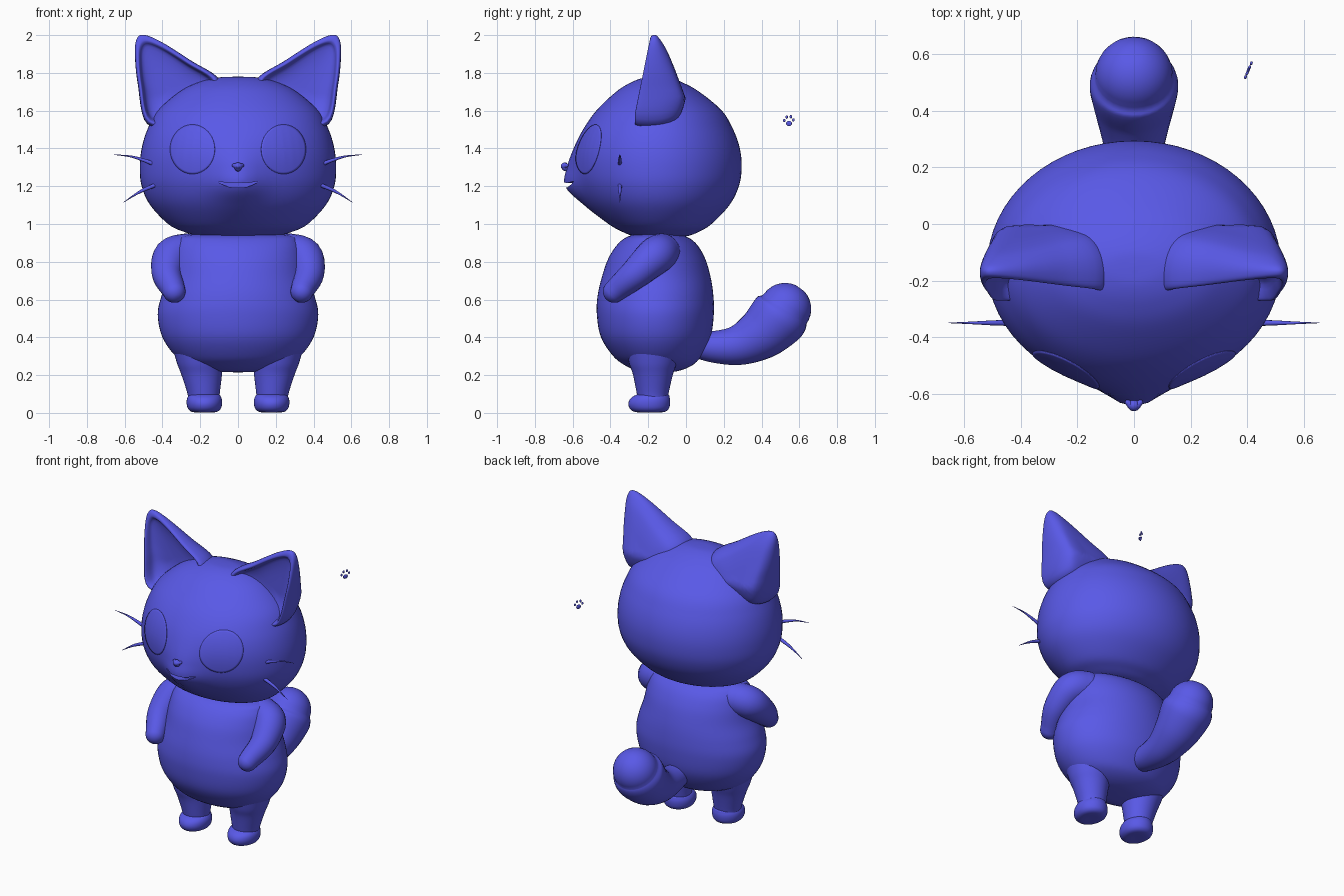
import bpy, bmesh
from math import sin, cos, pi, exp
from mathutils import Vector, Matrix

cube = bpy.data.objects.get("Cube")
if cube:
    bpy.data.objects.remove(cube)

blue = bpy.data.materials.new("violet_blue")
blue.use_nodes = True
blue.diffuse_color = (0.1, 0.1, 0.8, 1)
blue.node_tree.nodes["Principled BSDF"].inputs["Base Color"].default_value = (0.1, 0.1, 0.8, 1)


def finish(name, bm, smooth=True):
    mesh = bpy.data.meshes.new(name)
    bmesh.ops.recalc_face_normals(bm, faces=bm.faces)
    for face in bm.faces:
        face.smooth = smooth
    bm.to_mesh(mesh)
    bm.free()
    mesh.materials.append(blue)
    obj = bpy.data.objects.new(name, mesh)
    bpy.context.collection.objects.link(obj)
    return obj


def spline(rows, steps=6, closed=False):
    """Smooth curve through rows of any number of values."""
    count = len(rows)
    pick = (lambda i: rows[i % count]) if closed else (lambda i: rows[max(0, min(count - 1, i))])
    out = []
    for i in range(count if closed else count - 1):
        for k in range(steps):
            t = k / steps
            out.append([b + t / 2 * (c - a + t * (2 * a - 5 * b + 4 * c - d + t * (3 * (b - c) + d - a)))
                        for a, b, c, d in zip(*(pick(i + j) for j in (-1, 0, 1, 2)))])
    return out if closed else out + [list(rows[-1])]


def loft(name, rings, smooth=True):
    """Skin a list of closed rings and cap both ends."""
    bm = bmesh.new()
    loops = [[bm.verts.new(p) for p in ring] for ring in rings]
    for a, b in zip(loops, loops[1:]):
        for i in range(len(a)):
            j = (i + 1) % len(a)
            bm.faces.new((a[i], a[j], b[j], b[i]))
    bm.faces.new(loops[0])
    bm.faces.new(loops[-1])
    return finish(name, bm, smooth)


def stack(name, rows, mid, segments=64):
    """Rows: height, centre x, half width, front y, back y, snout bulge."""
    rings = []
    for z, cx, w, front, back, bulge in spline(rows):
        ring = []
        for i in range(segments):
            c, s = cos(2 * pi * i / segments), sin(2 * pi * i / segments)
            y = mid + s * (back - mid if s > 0 else mid - front)
            if s < 0:
                y -= bulge * exp(-(w * c / 0.12) ** 2)
            ring.append((cx + w * c, y, z))
        rings.append(ring)
    return loft(name, rings)


def tube(name, points, segments=24):
    """Round limb through points of x, y, z, radius, with rounded ends."""
    path = spline(points)
    centres = [Vector(p[:3]) for p in path]
    radii = [p[3] for p in path]
    rings = []
    last = len(path) - 1

    def ring(i, shift, scale):
        tangent = (centres[min(i + 1, last)] - centres[max(i - 1, 0)]).normalized()
        u = tangent.cross(Vector((0.3, 0.2, 1) if abs(tangent.z) < 0.9 else (1, 0, 0))).normalized()
        v = tangent.cross(u)
        middle = centres[i] + tangent * shift * radii[i]
        rings.append([middle + (u * cos(a) + v * sin(a)) * radii[i] * scale
                      for a in (2 * pi * k / segments for k in range(segments))])

    dome = [pi / 2 * k / 8 for k in range(1, 8)]
    for a in reversed(dome):
        ring(0, -sin(a), cos(a))
    for i in range(last + 1):
        ring(i, 0, 1)
    for a in dome:
        ring(last, sin(a), cos(a))
    return loft(name, rings)


# Head with a soft snout
head = stack("head", [
    (0.93, 0, 0.02, -0.17, -0.13, 0), (0.935, 0, 0.19, -0.27, 0.0, 0),
    (0.96, 0, 0.29, -0.34, 0.07, 0), (1.0, 0, 0.37, -0.41, 0.135, 0),
    (1.1, 0, 0.465, -0.51, 0.23, 0.03), (1.2, 0, 0.51, -0.565, 0.28, 0.075),
    (1.3, 0, 0.52, -0.585, 0.295, 0.045), (1.4, 0, 0.51, -0.58, 0.285, 0.015),
    (1.5, 0, 0.48, -0.545, 0.25, 0), (1.6, 0, 0.425, -0.475, 0.19, 0),
    (1.7, 0, 0.31, -0.37, 0.07, 0), (1.75, 0, 0.21, -0.29, -0.02, 0),
    (1.775, 0, 0.11, -0.22, -0.09, 0), (1.78, 0, 0.01, -0.16, -0.14, 0)], -0.15)

# Open smiling mouth cut into the snout
smile = spline([(-0.11, 1.226), (-0.05, 1.217), (0, 1.22), (0.05, 1.217),
                (0.11, 1.226), (0.06, 1.2), (0, 1.192), (-0.06, 1.2)], 4, True)
cutter = loft("mouth_cutter", [[(x, y, z) for x, z in smile] for y in (-0.8, -0.59)], False)
cutter.hide_render = True
cutter.hide_viewport = True
cut = head.modifiers.new("mouth", 'BOOLEAN')
cut.operation = 'DIFFERENCE'
cut.solver = 'EXACT'
cut.object = cutter

# Nose
tube("nose", [(0, -0.615, 1.285, 0.012), (0, -0.638, 1.3, 0.02), (0, -0.642, 1.306, 0.02)])
tube("nose_wings", [(-0.022, -0.632, 1.31, 0.01), (0, -0.647, 1.306, 0.016), (0.022, -0.632, 1.31, 0.01)])

# Pear-shaped body
stack("body", [
    (0.215, 0, 0.02, -0.18, -0.14, 0), (0.22, 0, 0.14, -0.25, -0.05, 0),
    (0.25, 0, 0.25, -0.32, 0.03, 0), (0.3, 0, 0.33, -0.385, 0.08, 0),
    (0.4, 0, 0.4, -0.45, 0.13, 0), (0.52, 0, 0.425, -0.472, 0.147, 0),
    (0.62, 0, 0.405, -0.468, 0.145, 0), (0.72, 0, 0.37, -0.445, 0.13, 0),
    (0.82, 0, 0.35, -0.41, 0.1, 0), (0.9, 0, 0.325, -0.355, 0.05, 0),
    (0.94, 0, 0.27, -0.29, -0.02, 0), (0.96, 0, 0.02, -0.17, -0.15, 0)], -0.16)

# Curled tail, thick at the end
tube("tail", [(0, 0.03, 0.37, 0.07), (0, 0.15, 0.35, 0.085), (0, 0.28, 0.36, 0.108),
              (0, 0.4, 0.42, 0.138), (0, 0.49, 0.505, 0.157), (0, 0.525, 0.55, 0.138)], 32)

# Ear outline and its depth profile: scale, share of thickness
ear_outline = spline([(0.48, 1.53), (0.53, 1.74), (0.545, 1.9), (0.535, 1.98), (0.495, 2.0),
                      (0.4, 1.96), (0.25, 1.865), (0.1, 1.765), (0.13, 1.65), (0.3, 1.54)], 6, True)
ear_profile = [(0.02, 0.4), (0.5, 0.38), (0.78, 0.28), (0.85, 0.1), (0.89, 0.01), (0.94, 0),
               (0.98, 0.06), (1, 0.2), (1, 0.4), (0.96, 0.62), (0.86, 0.82), (0.7, 0.95),
               (0.4, 1), (0.02, 1)]

for side, label in ((1, "left"), (-1, "right")):
    # Hollow pointed ear
    rings = []
    for scale, depth in spline(ear_profile, 3):
        ring = []
        for x, z in ear_outline:
            x = 0.36 + (x - 0.36) * scale
            z = 1.72 + (z - 1.72) * scale
            front = -0.27 + max(0, z - 1.58) * 0.2
            thick = min(0.25, 0.06 + 0.57 * (2 - z))
            ring.append((side * x, front + depth * thick, z))
        rings.append(ring)
    loft(label + "_ear", rings)

    # Large eye lying flush on the face
    eye = loft(label + "_eye", [[(side * 0.24 + 0.118 * r / 12 * cos(a), -0.9, 1.395 + 0.13 * r / 12 * sin(a))
                                 for a in (2 * pi * k / 48 for k in range(48))] for r in range(1, 13)])
    bm = bmesh.new()
    bm.from_mesh(eye.data)
    bmesh.ops.delete(bm, geom=[max(bm.faces, key=lambda f: f.calc_area())], context='FACES_ONLY')
    bm.to_mesh(eye.data)
    bm.free()
    wrap = eye.modifiers.new("lay_on_face", 'SHRINKWRAP')
    wrap.target = head
    wrap.wrap_method = 'PROJECT'
    wrap.use_project_y = True
    wrap.use_positive_direction = True
    wrap.wrap_mode = 'ABOVE_SURFACE'
    wrap.offset = 0.002
    plate = eye.modifiers.new("plate", 'SOLIDIFY')
    plate.thickness = 0.003
    plate.offset = 0

    # Whiskers
    tube(label + "_upper_whisker", [(side * 0.44, -0.35, 1.315, 0.011), (side * 0.5, -0.35, 1.338, 0.009),
                                    (side * 0.57, -0.35, 1.358, 0.005), (side * 0.655, -0.35, 1.367, 0.001)], 10)
    tube(label + "_lower_whisker", [(side * 0.44, -0.35, 1.205, 0.011), (side * 0.5, -0.35, 1.18, 0.009),
                                    (side * 0.55, -0.35, 1.152, 0.005), (side * 0.605, -0.35, 1.115, 0.001)], 10)

    # Arm reaching forward
    tube(label + "_arm", [(side * 0.27, -0.13, 0.85, 0.1), (side * 0.35, -0.17, 0.825, 0.1),
                          (side * 0.375, -0.27, 0.735, 0.081), (side * 0.345, -0.36, 0.66, 0.064),
                          (side * 0.338, -0.38, 0.643, 0.06)])

    # Leg and rounded foot
    stack(label + "_leg", [
        (0.05, side * 0.182, 0.08, -0.25, -0.1, 0), (0.1, side * 0.182, 0.085, -0.26, -0.093, 0),
        (0.2, side * 0.192, 0.107, -0.28, -0.07, 0), (0.26, side * 0.2, 0.122, -0.3, -0.05, 0),
        (0.34, side * 0.2, 0.145, -0.32, -0.02, 0)], -0.175, 40)
    stack(label + "_foot", [
        (0.003, side * 0.178, 0.005, -0.2, -0.18, 0), (0.004, side * 0.178, 0.06, -0.265, -0.12, 0),
        (0.02, side * 0.178, 0.085, -0.295, -0.093, 0), (0.05, side * 0.178, 0.094, -0.305, -0.084, 0),
        (0.08, side * 0.178, 0.09, -0.29, -0.086, 0), (0.1, side * 0.178, 0.07, -0.25, -0.1, 0),
        (0.107, side * 0.178, 0.005, -0.19, -0.17, 0)], -0.185, 40)

# Small floating paw print: along, up, half width, half height
bm = bmesh.new()
place = Matrix.Translation((0.405, 0.545, 1.54)) @ Matrix.Rotation(-0.4, 4, 'Z')
for along, up, w, h in ((0, -0.008, 0.017, 0.014), (-0.027, 0.008, 0.007, 0.009), (-0.013, 0.026, 0.007, 0.009),
                        (0.011, 0.028, 0.007, 0.009), (0.026, 0.011, 0.007, 0.009)):
    bmesh.ops.create_uvsphere(bm, u_segments=16, v_segments=10, radius=1,
                              matrix=place @ Matrix.Translation((0, along, up)) @ Matrix.Diagonal((0.005, w, h, 1)))
finish("paw_print", bm)
